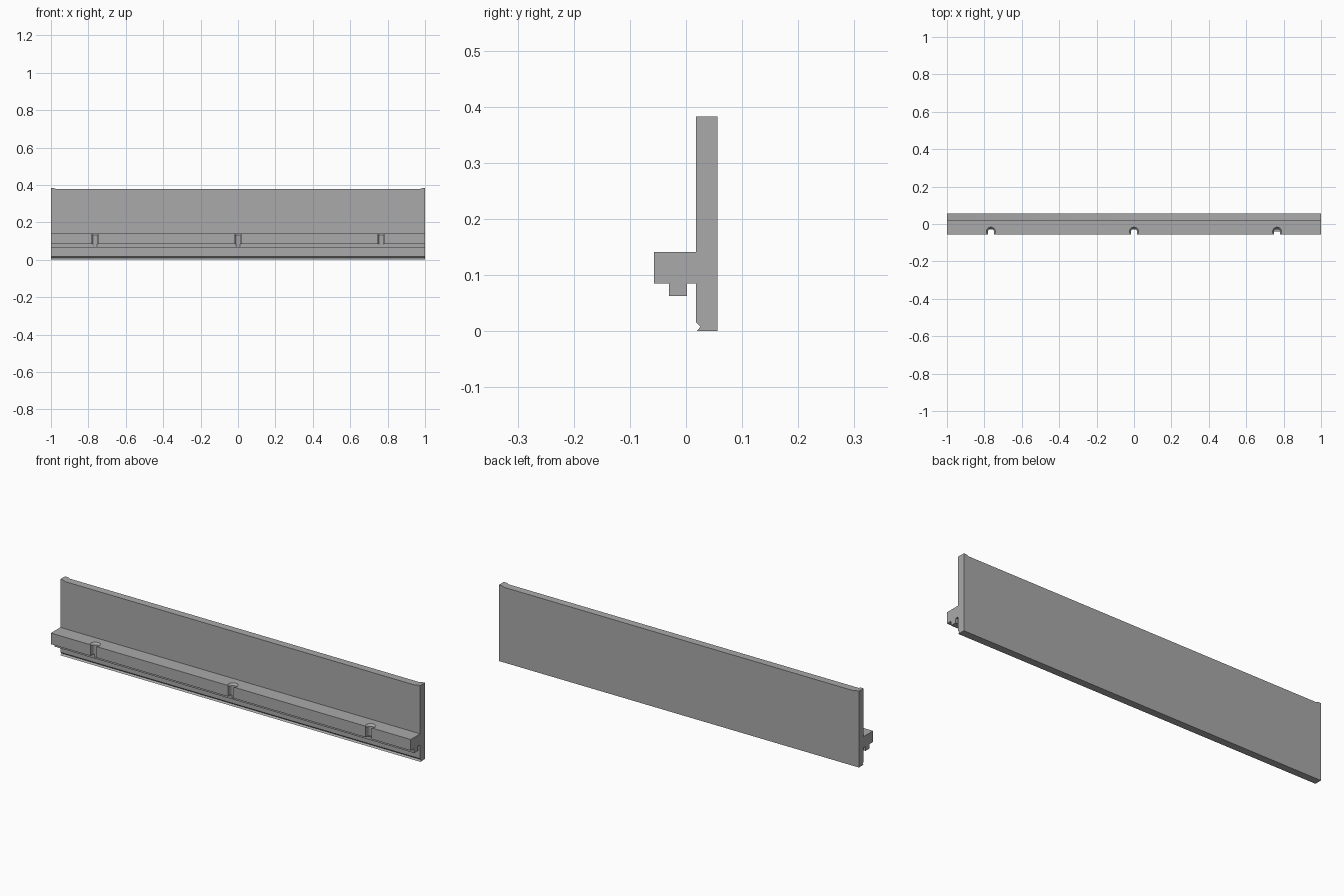
import bpy, bmesh
from mathutils import Matrix

if "Cube" in bpy.data.objects:
    bpy.data.objects.remove(bpy.data.objects["Cube"])

grey = bpy.data.materials.new("plain grey")
grey.use_nodes = True
color = (0.4, 0.4, 0.4, 1)
grey.diffuse_color = color
grey.node_tree.nodes["Principled BSDF"].inputs["Base Color"].default_value = color


def add_object(name, bm):
    bmesh.ops.recalc_face_normals(bm, faces=bm.faces)
    mesh = bpy.data.meshes.new(name)
    bm.to_mesh(mesh)
    bm.free()
    mesh.materials.append(grey)
    obj = bpy.data.objects.new(name, mesh)
    bpy.context.collection.objects.link(obj)
    return obj


def extrude(name, points, depth):
    """Extrude a closed outline of 3D points along a vector."""
    bm = bmesh.new()
    face = bm.faces.new([bm.verts.new(p) for p in points])
    new = bmesh.ops.extrude_face_region(bm, geom=[face])["geom"]
    verts = [v for v in new if isinstance(v, bmesh.types.BMVert)]
    bmesh.ops.translate(bm, verts=verts, vec=depth)
    return add_object(name, bm)


def cut(target, cutter):
    cutter.hide_render = True
    mod = target.modifiers.new("cut", 'BOOLEAN')
    mod.operation = 'DIFFERENCE'
    mod.solver = 'EXACT'
    mod.object = cutter
    bpy.context.view_layer.objects.active = target
    bpy.ops.object.modifier_apply(modifier=mod.name)
    bpy.data.objects.remove(cutter)


def cone(name, r_low, r_high, z_low, z_high, x, y):
    bm = bmesh.new()
    bmesh.ops.create_cone(
        bm, cap_ends=True, segments=32, radius1=r_low, radius2=r_high,
        depth=z_high - z_low,
        matrix=Matrix.Translation((x, y, (z_low + z_high) / 2)))
    return add_object(name, bm)


# Upright panel, ledge with hanging lip and grooved foot, as one (y, z) section
section = [(.056, 0), (.056, .383), (.018, .383), (.018, .141), (-.057, .141),
           (-.057, .085), (-.03, .085), (-.03, .063), (.002, .063),
           (.002, .085), (.018, .085), (.018, .016), (.026, .008), (.019, 0)]
rail = extrude("ledged_panel", [(-1, y, z) for y, z in section], (2, 0, 0))

# Shallow recess along the top, leaving a raised tab at each end
top = [(-.985, .39), (-.985, .383), (-.972, .378),
       (.972, .378), (.985, .383), (.985, .39)]
cut(rail, extrude("top_recess", [(x, 0, z) for x, z in top], (0, .1, 0)))

# Three round-backed slots with flared rims in the ledge front
hole_y, radius = -.041, .016
for x in (-.765, 0, .765):
    cut(rail, cone("slot_hole", radius, radius, .07, .16, x, hole_y))
    box = [(x - radius, -.07, .07), (x + radius, -.07, .07),
           (x + radius, -.07, .16), (x - radius, -.07, .16)]
    cut(rail, extrude("slot_mouth", box, (0, hole_y + .07, 0)))
    cut(rail, cone("slot_rim", .014, .026, .129, .143, x, hole_y))

# Smooth the slot walls, keep the corners sharp
bpy.ops.object.select_all(action='DESELECT')
rail.select_set(True)
bpy.context.view_layer.objects.active = rail
bpy.ops.object.shade_smooth_by_angle(angle=0.5)
